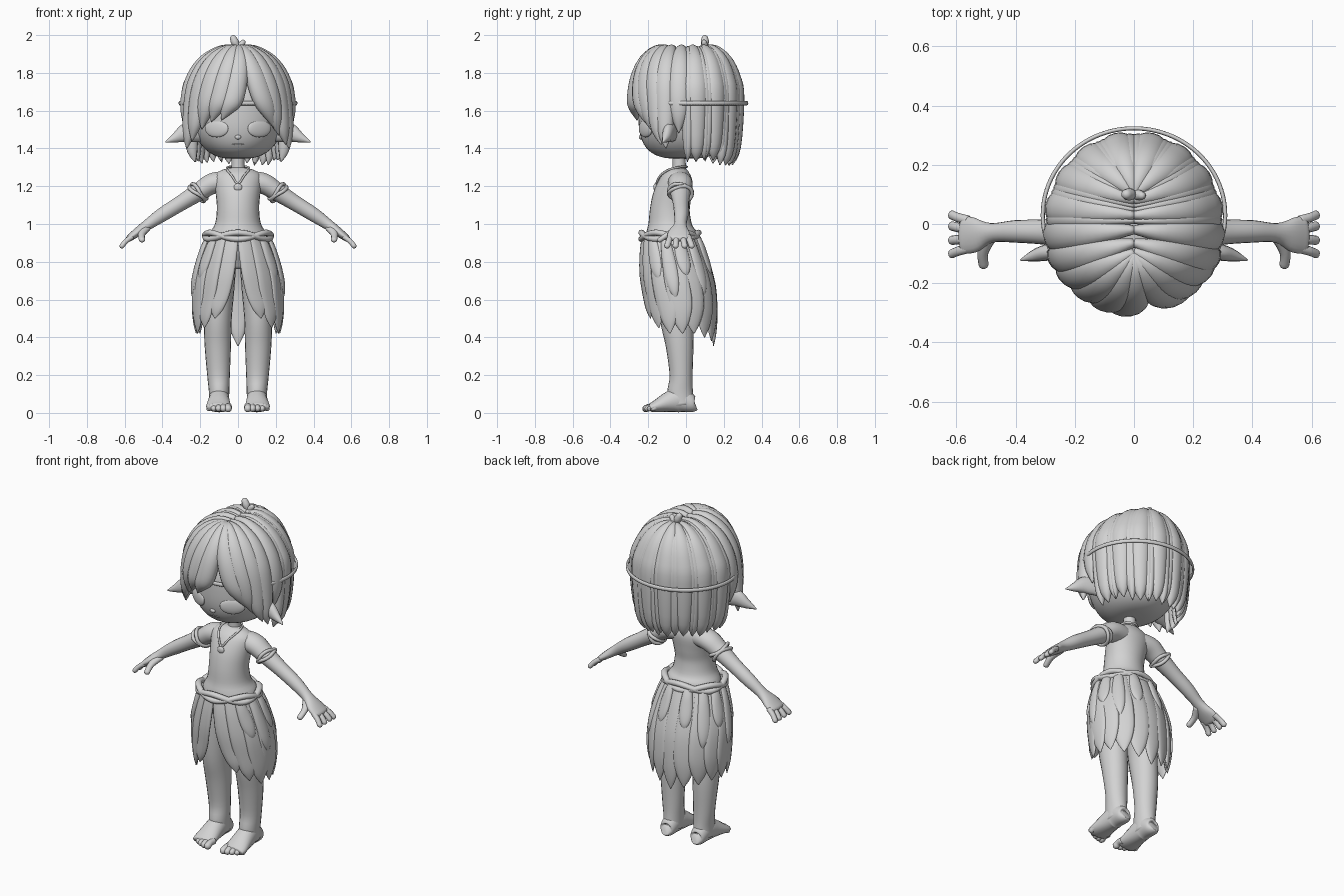
import bpy, bmesh, math, random
from mathutils import Vector

random.seed(4)
if "Cube" in bpy.data.objects:
    bpy.data.objects.remove(bpy.data.objects["Cube"])

clay = bpy.data.materials.new("clay_grey")
clay.use_nodes = True
COLOR = (0.65, 0.65, 0.65, 1)
clay.diffuse_color = COLOR
clay.node_tree.nodes["Principled BSDF"].inputs["Base Color"].default_value = COLOR


def finish(name, bm):
    bmesh.ops.recalc_face_normals(bm, faces=bm.faces)
    me = bpy.data.meshes.new(name)
    bm.to_mesh(me)
    bm.free()
    me.materials.append(clay)
    me.shade_smooth()
    ob = bpy.data.objects.new(name, me)
    bpy.context.collection.objects.link(ob)
    return ob


def spline(p, steps, closed):
    """Catmull-Rom samples through tuples of any length."""
    n, out = len(p), []
    get = (lambda i: p[i % n]) if closed else (lambda i: p[max(0, min(n - 1, i))])
    for i in range(n if closed else n - 1):
        a, b, c, d = (get(i + k) for k in (-1, 0, 1, 2))
        for s in range(steps):
            t = s / steps
            out.append([0.5 * (2 * B + (C - A) * t + (2 * A - 5 * B + 4 * C - D) * t * t
                        + (3 * B - A - 3 * C + D) * t ** 3) for A, B, C, D in zip(a, b, c, d)])
    return out if closed else out + [list(p[-1])]


def loft(name, stations, side=(1, 0, 0), seg=12, steps=4, closed=False, round_end=False):
    """Skin ellipses along stations (x, y, z, half width along side, half depth)."""
    s = spline(stations, steps, closed)
    n, rings = len(s), []
    for i, (x, y, z, w, d) in enumerate(s):
        a = s[i - 1] if closed else s[max(i - 1, 0)]
        b = s[(i + 1) % n] if closed else s[min(i + 1, n - 1)]
        tan = (Vector(b[:3]) - Vector(a[:3])).normalized()
        u = Vector(side)
        u = (u - tan * u.dot(tan)).normalized()
        rings.append((Vector((x, y, z)), u, tan.cross(u), max(w, 0.001), max(d, 0.001)))
    if round_end:
        c, u, v, w, d = rings[-1]
        for ang in (0.5, 1.0, 1.4):
            k = math.cos(ang)
            rings.append((c + u.cross(v) * min(w, d) * math.sin(ang), u, v, w * k, d * k))
    bm = bmesh.new()
    loops = [[bm.verts.new(c + u * w * math.cos(k * math.tau / seg) + v * d * math.sin(k * math.tau / seg))
              for k in range(seg)] for c, u, v, w, d in rings]
    m = len(loops)
    for i in range(m if closed else m - 1):
        p, q = loops[i], loops[(i + 1) % m]
        for k in range(seg):
            bm.faces.new((p[k], p[(k + 1) % seg], q[(k + 1) % seg], q[k]))
    if not closed:
        bm.faces.new(loops[0])
        bm.faces.new(loops[-1])
    return finish(name, bm)


def ball(name, loc, scale, turn=0):
    bm = bmesh.new()
    bmesh.ops.create_uvsphere(bm, u_segments=28, v_segments=16, radius=1)
    ob = finish(name, bm)
    ob.location, ob.scale, ob.rotation_euler[2] = loc, scale, turn
    return ob


def flip(stations, sx):
    return [(p[0] * sx,) + tuple(p[1:]) for p in stations]


# Head: ball with a full lower half and narrowed jaw
HX, HY, HZ, HC = 0.25, 0.243, 0.27, Vector((0, -0.01, 1.615))


def radii(z):
    k = min(abs(z - HC.z) / HZ, 1)
    low = z < HC.z
    e = 3.2 if low else 2
    g = (1 - k ** e) ** (1 / e)
    return HX * g * (1 - 0.2 * k * k * low), HY * g


def face_y(x, z):
    rx, ry = radii(z)
    return HC.y - ry * math.sqrt(max(1 - (x / rx) ** 2, 0))


bm = bmesh.new()
bmesh.ops.create_uvsphere(bm, u_segments=40, v_segments=32, radius=1)
for v in bm.verts:
    flat = Vector((v.co.x, v.co.y, 0))
    z = HC.z + v.co.z * HZ
    if flat.length > 1e-4:
        flat.normalize()
    rx, ry = radii(z)
    v.co = (flat.x * rx, HC.y + flat.y * ry, z)
finish("head", bm)
ball("nose", (0, face_y(0, 1.46), 1.46), (0.016, 0.01, 0.012))
loft("mouth", [(x, face_y(x, 1.42) - 0.001, 1.424 - 4 * x * x, 0.003, 0.003) for x in (-0.03, -0.015, 0, 0.015, 0.03)],
     side=(0, 0, 1), seg=8)
for sx, tag in ((1, "left"), (-1, "right")):
    ball(tag + "_eye", (sx * 0.113, face_y(0.113, 1.505) + 0.006, 1.505), (0.07, 0.016, 0.046), sx * 0.5)
    loft(tag + "_ear", flip([(0.2, -0.07, 1.495, 0.06, 0.03), (0.27, -0.09, 1.485, 0.052, 0.03),
         (0.33, -0.105, 1.457, 0.027, 0.022), (0.383, -0.122, 1.434, 0.003, 0.003)], sx), side=(0, 0, 1))

# Torso and neck
loft("neck", [(0, -0.035, 1.25, 0.055, 0.046), (0, -0.035, 1.29, 0.036, 0.036), (0, -0.04, 1.4, 0.035, 0.035)])
loft("torso", [(0, -0.032, 1.296, 0.035, 0.035), (0, -0.035, 1.28, 0.095, 0.055), (0, -0.045, 1.24, 0.128, 0.083),
     (0, -0.07, 1.16, 0.118, 0.1), (0, -0.085, 1.08, 0.112, 0.105), (0, -0.085, 1.0, 0.122, 0.115),
     (0, -0.08, 0.94, 0.155, 0.135), (0, -0.06, 0.86, 0.155, 0.13), (0, -0.05, 0.77, 0.13, 0.09)], seg=28)
loft("navel", [(math.cos(a) * 0.006, -0.2, 0.975 + math.sin(a) * 0.009, 0.003, 0.003)
     for a in (0, 1.57, 3.14, 4.71)], side=(0, 1, 0), seg=6, closed=True)

# Limbs
for sx, tag in ((1, "left"), (-1, "right")):
    loft(tag + "_arm", flip([(0.01, -0.035, 1.215, 0.05, 0.045), (0.08, -0.033, 1.222, 0.062, 0.056),
         (0.14, -0.03, 1.212, 0.064, 0.056), (0.2, -0.03, 1.175, 0.056, 0.05), (0.3, -0.027, 1.112, 0.043, 0.042),
         (0.4, -0.025, 1.05, 0.038, 0.038),
         (0.48, -0.03, 0.995, 0.033, 0.029), (0.535, -0.037, 0.955, 0.058, 0.024),
         (0.575, -0.037, 0.925, 0.064, 0.018)], sx), side=(0, 1, 0), seg=18, round_end=True)
    for y, end in ((0.012, 0.03), (-0.018, -0.007), (-0.05, -0.055), (-0.082, -0.1)):
        loft(tag + "_finger", flip([(0.56, y, 0.933, 0.017, 0.015), (0.592, (y + end) / 2, 0.91, 0.016, 0.014),
             (0.614, end, 0.884, 0.016, 0.014)], sx), side=(0, 1, 0), seg=10, round_end=True)
    loft(tag + "_thumb", flip([(0.49, -0.04, 0.98, 0.03, 0.02), (0.51, -0.095, 0.945, 0.019, 0.016),
         (0.508, -0.138, 0.916, 0.017, 0.014)], sx), seg=10, round_end=True)
    # Wrapped armbands, square to the upper arm
    for k in (0, 1):
        c = Vector((0.205 + 0.012 * k, -0.03, 1.172 - 0.012 * k))
        ring = [c + Vector((0.71, 0, 0.71)) * 0.054 * math.cos(a) + Vector((0, 1, 0)) * 0.062 * math.sin(a)
                + Vector((0.71, 0, -0.71)) * 0.008 * math.sin(2 * a + 3 * k) for a in [i * math.tau / 12 for i in range(12)]]
        loft(tag + "_armband", flip([(*p, 0.01, 0.01) for p in ring], sx), side=(sx, 0, -1), seg=8, closed=True)
    loft(tag + "_leg", flip([(0.085, -0.05, 0.85, 0.08, 0.1), (0.1, -0.05, 0.65, 0.08, 0.1),
         (0.107, -0.05, 0.5, 0.074, 0.088), (0.107, -0.034, 0.36, 0.07, 0.074), (0.103, -0.026, 0.2, 0.06, 0.061),
         (0.1, -0.031, 0.11, 0.054, 0.068), (0.1, -0.025, 0.04, 0.052, 0.068)], sx), seg=20)
    loft(tag + "_foot", flip([(0.1, 0.05, 0.045, 0.025, 0.028), (0.1, 0.035, 0.045, 0.044, 0.043),
         (0.1, -0.03, 0.07, 0.052, 0.068), (0.101, -0.09, 0.058, 0.058, 0.055),
         (0.103, -0.16, 0.035, 0.066, 0.032), (0.103, -0.19, 0.028, 0.062, 0.022)], sx), seg=20)
    for i in range(5):
        x, r = 0.052 + 0.0255 * i, 0.02 - 0.0015 * i
        y = -0.212 + 0.0024 * i * i
        loft(tag + "_toe", flip([(x, -0.16, 0.032, r, r), (x, y + 0.02, 0.032, r * 0.9, r * 0.9),
             (x, y, 0.023, r, r)], sx), seg=10, round_end=True)

# Necklace
half = [(0.05, -0.03, 1.302), (0.058, -0.09, 1.288), (0.032, -0.138, 1.255)]
chain = [(0, 0.005, 1.303)] + half + [(0, -0.157, 1.213)] + flip(half[::-1], -1)
loft("necklace_cord", [(*p, 0.006, 0.006) for p in chain], side=(0, 0, 1), seg=6, closed=True)
ball("pendant", (0, -0.163, 1.195), (0.022, 0.01, 0.02))

# Twisted belt
for k in range(2):
    loft("belt_cord", [(0.173 * math.cos(a), -0.085 + 0.15 * math.sin(a), 0.937 + 0.017 * math.sin(3 * a + math.pi * k),
         0.016, 0.018) for a in [i * math.tau / 24 for i in range(24)]], side=(0, 0, 1), seg=10, closed=True)


# Leaf skirt: angle is measured from the front
def leaf(name, a0, a1, tip, width, out=0.0):
    st = []
    for t, w, d in ((0, 0.6, 0.6), (0.2, 0.82, 1), (0.45, 1, 1), (0.7, 0.95, 1), (0.88, 0.6, 0.8), (1, 0.04, 0.1)):
        a = math.radians(a0 + (a1 - a0) * t)
        z = 0.935 + (tip - 0.935) * t
        drop = min((0.935 - z) / 0.32, 1)
        e = math.sin(drop * math.pi / 2) - 0.5 * max(0, 0.58 - z)
        rx, ry = 0.153 + 0.075 * e + out, 0.14 + 0.045 * e + out
        st.append((rx * math.sin(a), -0.08 + 0.046 * drop - ry * math.cos(a), z, width * w, 0.017 * d))
    m = math.radians((a0 + a1) / 2)
    loft(name, st, side=(math.cos(m), math.sin(m), 0), seg=12)


for sx in (1, -1):
    for a0, a1, tip in ((13, 33, 0.5), (36, 53, 0.45), (60, 74, 0.42), (84, 95, 0.42),
                        (108, 115, 0.42), (132, 137, 0.4), (156, 159, 0.38)):
        leaf("skirt_leaf", sx * a0, sx * a1, tip, 0.066)
    for a0, a1, tip in ((50, 60, 0.7), (78, 84, 0.6), (104, 106, 0.72), (130, 132, 0.62), (160, 160, 0.72)):
        leaf("short_leaf", sx * a0, sx * a1, tip, 0.038, 0.01)
leaf("back_leaf", 180, 180, 0.355, 0.06)


# Hair locks fanning out from a parting along the crown
def lock(name, a0, a1, tip, width, curl, shrink=1.0):
    a = math.radians(a0)
    root = 0.1 * max(-1, min(1, -1.4 * math.cos(a)))
    low = min(1.64, tip + 0.14)
    path = ((0, 1.92, 0.25, 0.55), (0.3, 1.915, 0.55, 0.75), (0.64, 1.862, 0.85, 0.9), (0.87, 1.775, 1, 1),
            (0.985, 1.67, 1, 1), ((1.03 + curl) / 2, (low + tip) / 2 + 0.02, 0.7, 0.75), (curl, tip, 0.03, 0.08))
    st = []
    for i, (f, z, w, d) in enumerate(path):
        b = math.radians(a0 + (a1 - a0) * (i / 6) ** 2)
        r = f * shrink
        st.append((0.266 * math.sin(b) * r, root * (1 - f) - 0.273 * math.cos(b) * r,
                   z - 0.3 * (1 - shrink) * (1 - f), width * w, 0.044 * d))
    m = math.radians((a0 + a1) / 2)
    loft(name, st, side=(math.cos(m), math.sin(m), 0), seg=16)


for a0, a1, tip, curl in ((4, -19, 1.55, 1), (-12, -32, 1.54, 1), (-30, -46, 1.5, 1), (-47, -58, 1.44, 1.08),
                          (-63, -68, 1.4, 1.1), (17, 46, 1.51, 1), (32, 54, 1.47, 1), (49, 62, 1.42, 1.08),
                          (63, 68, 1.4, 1.1), (-82, -82, 1.48, 1), (82, 82, 1.48, 1)):
    lock("fringe_lock", a0, a1, tip, 0.06, curl)
for a in (102, 124, 146, 168):
    for sx in (1, -1):
        drop = 0.03 * math.sin(math.radians(a - 88))
        lock("hair_lock", sx * a, sx * a, 1.345 - drop + random.uniform(-0.012, 0.012), 0.06, 0.86)
        for da in (-8, 8):
            lock("under_lock", sx * (a + da), sx * (a + da * 1.3), 1.35 - drop + random.uniform(-0.015, 0.015),
                 0.038, 0.88, 0.97)

# Headband and crown sprout
loft("headband", [(0.308 * math.cos(a), 0.03 + 0.293 * math.sin(a), 1.64, 0.012, 0.007)
     for a in [i * math.tau / 32 for i in range(32)]], side=(0, 0, 1), seg=8, closed=True)
loft("sprout_tall", [(0, 0.1, 1.93, 0.012, 0.012), (-0.015, 0.1, 1.96, 0.021, 0.021), (-0.025, 0.1, 1.982, 0.018, 0.018)],
     seg=12, round_end=True)
loft("sprout_short", [(0, 0.1, 1.93, 0.012, 0.012), (0.014, 0.098, 1.945, 0.018, 0.018), (0.026, 0.096, 1.962, 0.014, 0.014)],
     seg=12, round_end=True)
